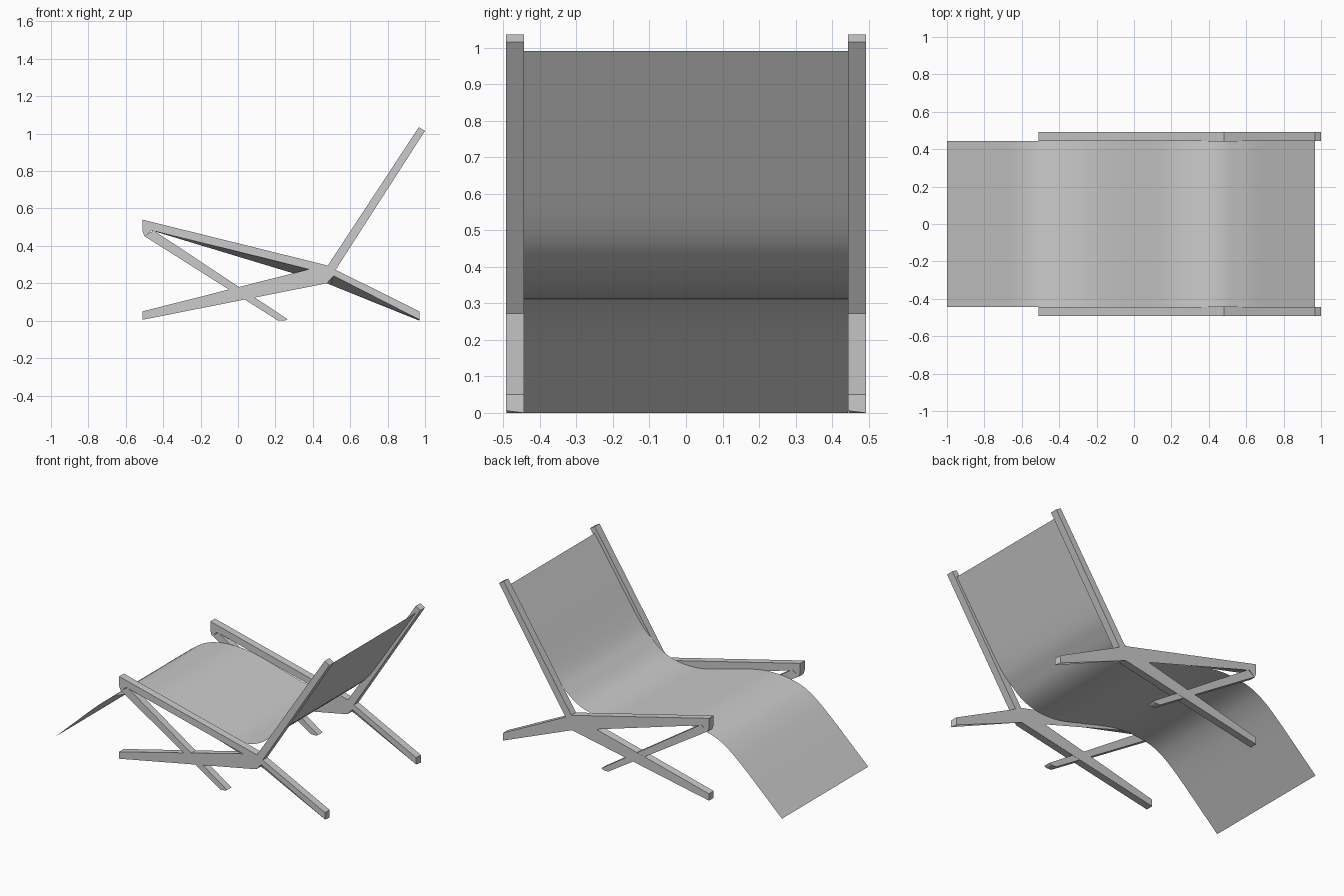
import bpy
import bmesh
from mathutils import Vector

cube = bpy.data.objects.get("Cube")
if cube:
    bpy.data.objects.remove(cube, do_unlink=True)

grey = bpy.data.materials.new("light_grey")
grey.use_nodes = True
grey.diffuse_color = (0.6, 0.6, 0.6, 1)
grey.node_tree.nodes["Principled BSDF"].inputs["Base Color"].default_value = (0.6, 0.6, 0.6, 1)


def finish(bm, name):
    mesh = bpy.data.meshes.new(name)
    bm.to_mesh(mesh)
    bm.free()
    mesh.materials.append(grey)
    obj = bpy.data.objects.new(name, mesh)
    bpy.context.collection.objects.link(obj)
    return obj


def slab(name, front, back, y0, y1):
    """Loft a side profile (x, z) from y0 to y1."""
    bm = bmesh.new()
    a = [bm.verts.new((x, y0, z)) for x, z in front]
    b = [bm.verts.new((x, y1, z)) for x, z in back]
    bm.faces.new(a)
    bm.faces.new(b[::-1])
    n = len(a)
    for i in range(n):
        j = (i + 1) % n
        bm.faces.new((a[i], b[i], b[j], a[j]))
    bmesh.ops.recalc_face_normals(bm, faces=bm.faces)
    return finish(bm, name)


def smooth_path(points, steps):
    """Catmull-Rom curve through the points."""
    p = [Vector(q) for q in points]
    p = [2 * p[0] - p[1]] + p + [2 * p[-1] - p[-2]]
    path = []
    for a, b, c, d in zip(p, p[1:], p[2:], p[3:]):
        for i in range(steps):
            t = i / steps
            path.append(0.5 * (2 * b + (c - a) * t + (2 * a - 5 * b + 4 * c - d) * t ** 2
                               + (3 * b - a - 3 * c + d) * t ** 3))
    return path + [p[-2]]


# Side frame outline: arm, back rail, rear leg and front leg in one piece
def frame_outline(leg_corner, leg_end, crotch):
    return [(-0.51, 0.54), (0.48, 0.295), (0.967, 1.035), (1.0, 1.015), (0.522, 0.272),
            (0.97, 0.05), leg_end, leg_corner, (0.475, 0.2), (-0.51, 0.005),
            (-0.51, 0.05), crotch, (-0.46, 0.482), (-0.5, 0.45), (-0.51, 0.48)]


narrow = frame_outline((0.512, 0.24), (0.97, 0.006), (0.38, 0.275))
wide = frame_outline((0.494, 0.192), (0.97, 0.0), (0.30, 0.252))
brace = [(-0.5, 0.452), (-0.45, 0.482), (0.265, 0.008), (0.25, 0), (0.215, 0)]

for side, y0 in (("right", -0.492), ("left", 0.444)):
    y1 = y0 + 0.048
    slab(side + "_frame", narrow, wide, y0, y1)
    slab(side + "_brace", brace, brace, y0 + 0.001, y1 - 0.001)

# Sling seat: a single thin sheet swept across the width
profile = smooth_path([(-1, 0), (-0.86, 0.132), (-0.72, 0.262), (-0.61, 0.352), (-0.5, 0.408),
                       (-0.35, 0.43), (-0.2, 0.418), (0, 0.367), (0.17, 0.322), (0.28, 0.311),
                       (0.38, 0.32), (0.47, 0.352), (0.55, 0.412), (0.638, 0.5),
                       (0.8, 0.74), (0.967, 0.99)], 4)
bm = bmesh.new()
rows = [[bm.verts.new((x, y, z)) for y in (-0.443, 0.443)] for x, z in profile]
for r, s in zip(rows, rows[1:]):
    bm.faces.new((r[0], s[0], s[1], r[1]))
for f in bm.faces:
    f.smooth = True
finish(bm, "sling_seat")
